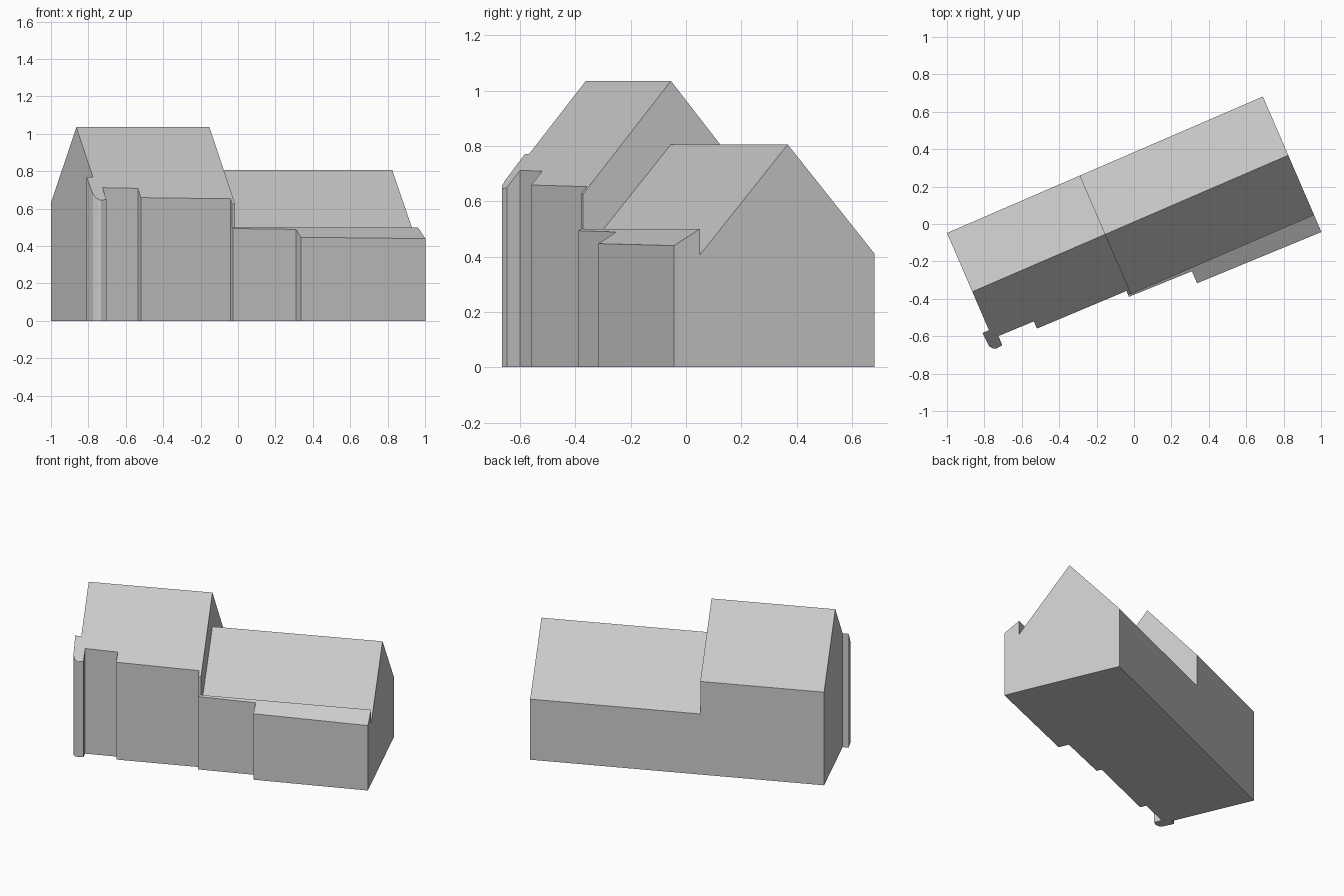
import bpy
import bmesh
import math
from mathutils import Matrix

cube = bpy.data.objects.get("Cube")
if cube:
    bpy.data.objects.remove(cube, do_unlink=True)

# One plain grey for the whole massing
grey = bpy.data.materials.new("plain grey")
grey.use_nodes = True
colour = (0.6, 0.6, 0.6, 1)
grey.diffuse_color = colour
grey.node_tree.nodes["Principled BSDF"].inputs["Base Color"].default_value = colour

# Plan frame: x runs along the building, y is minus the distance from the back wall
PLACE = Matrix.Translation((-1.0, -0.048, 0)) @ Matrix.Rotation(math.radians(23.36), 4, "Z")
RIDGE = 0.342


def gable(ridge_z, eave_z):
    """Roof height as a function of the distance from the back wall."""
    slope = (ridge_z - eave_z) / RIDGE
    return lambda d: ridge_z - slope * abs(d - RIDGE)


def block(name, plan, roof):
    """Raise a ground plan to a roof, folding the roof at the ridge line."""
    bm = bmesh.new()
    base = bm.faces.new([bm.verts.new((s, -d, 0)) for s, d in plan])
    grown = bmesh.ops.extrude_face_region(bm, geom=[base], use_keep_orig=True)["geom"]
    for item in grown:
        if isinstance(item, bmesh.types.BMVert):
            item.co.z = 1
    # The ridge split goes through the roof and the end walls
    bmesh.ops.bisect_plane(bm, geom=bm.verts[:] + bm.edges[:] + bm.faces[:],
                           plane_co=(0, -RIDGE, 0), plane_no=(0, 1, 0))
    for v in bm.verts:
        if v.co.z > 0.5:
            v.co.z = roof(-v.co.y)
    bmesh.ops.recalc_face_normals(bm, faces=bm.faces[:])
    bm.transform(PLACE)
    mesh = bpy.data.meshes.new(name)
    bm.to_mesh(mesh)
    bm.free()
    mesh.materials.append(grey)
    bpy.context.collection.objects.link(bpy.data.objects.new(name, mesh))


# Tall house with a corner pier and stepped front
block("tall_house", [
    (0, 0), (0, 0.566), (-0.038, 0.566), (-0.033, 0.645), (-0.02, 0.664),
    (0.0, 0.672), (0.034, 0.668), (0.034, 0.615), (0.239, 0.618),
    (0.239, 0.660), (0.758, 0.665), (0.758, 0.688), (0.775, 0.688), (0.775, 0),
], gable(1.035, 0.63))

# Lower wing
block("low_wing", [(0.775, 0), (0.775, 0.688), (1.84, 0.688), (1.84, 0)],
      gable(0.805, 0.41))

# Stepped lean-to along the front of the wing
block("lean_to", [
    (0.758, 0.688), (0.758, 0.699), (1.121, 0.707), (1.121, 0.777),
    (1.84, 0.789), (1.84, 0.688),
], lambda d: 0.5 - 0.6 * (d - 0.688))
